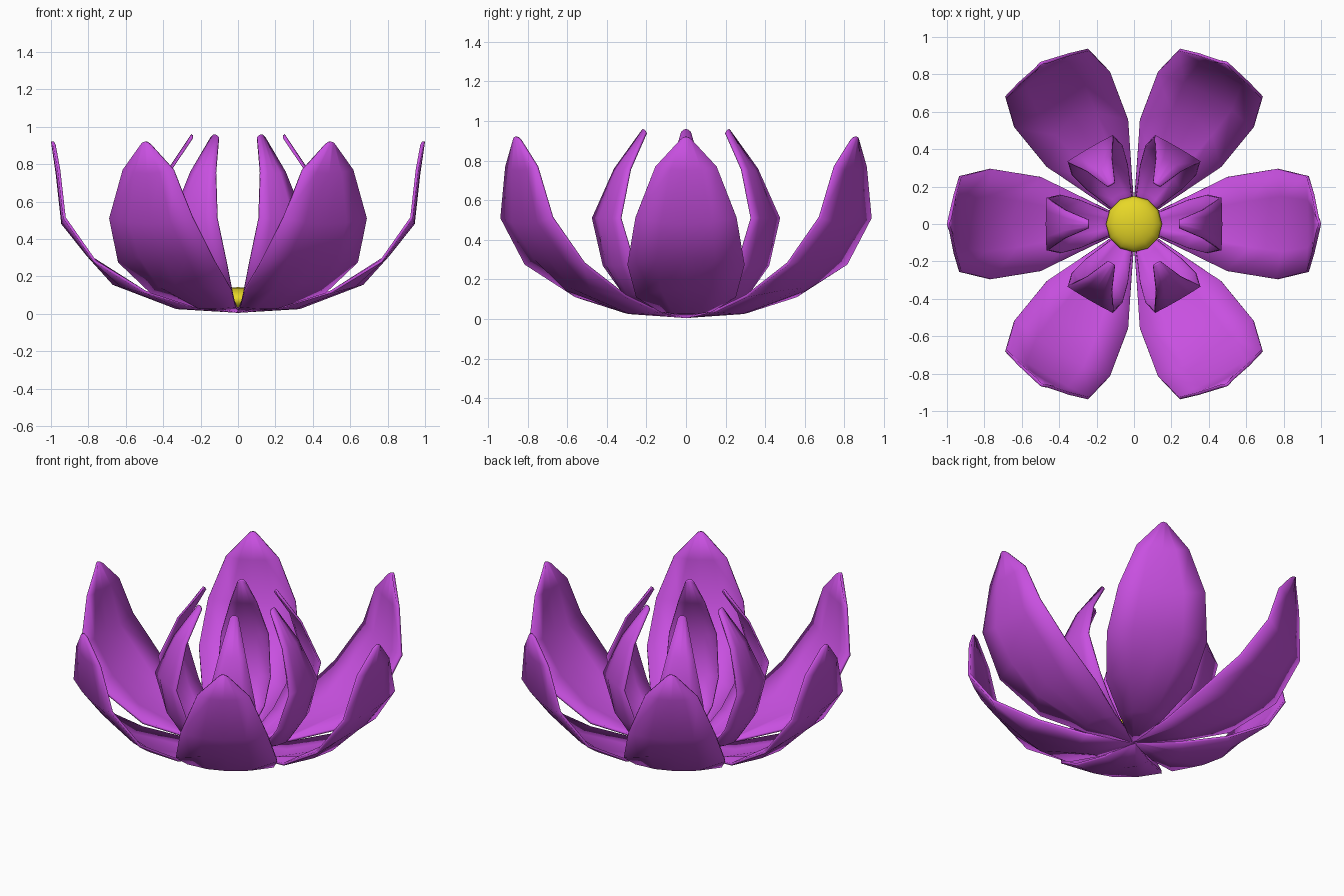
import bpy, math

if "Cube" in bpy.data.objects:
    bpy.data.objects.remove(bpy.data.objects["Cube"])

def material(name, rgb):
    m = bpy.data.materials.new(name)
    m.diffuse_color = (*rgb, 1)
    m.use_nodes = True
    m.node_tree.nodes["Principled BSDF"].inputs["Base Color"].default_value = m.diffuse_color
    return m

purple = material("petal_purple", (0.58, 0.08, 0.75))
yellow = material("centre_yellow", (0.80, 0.68, 0.02))

# Rows from base to tip: centre radius, centre z, edge radius, edge z, half width
OUTER = [(0.00, 0.005, 0.00, 0.005, 0.01), (0.33, 0.025, 0.25, 0.035, 0.13),
         (0.67, 0.155, 0.50, 0.11, 0.252), (0.81, 0.31, 0.77, 0.275, 0.296),
         (0.945, 0.48, 0.935, 0.51, 0.256), (0.975, 0.75, 0.965, 0.77, 0.155),
         (1.00, 0.92, 0.99, 0.905, 0.03)]
INNER = [(0.00, 0.02, 0.00, 0.02, 0.01), (0.18, 0.04, 0.16, 0.05, 0.075),
         (0.34, 0.12, 0.29, 0.13, 0.13), (0.43, 0.27, 0.395, 0.27, 0.157),
         (0.472, 0.51, 0.468, 0.51, 0.14), (0.39, 0.75, 0.375, 0.76, 0.078),
         (0.25, 0.96, 0.25, 0.945, 0.025)]

def petal_mesh(name, rows):
    cols = [-1, -0.5, 0, 0.5, 1]
    n = len(cols)
    verts = []
    for rc, zc, re, ze, w in rows:
        for t in cols:
            k = 1 - t * t
            verts.append((re + (rc - re) * k, w * t, ze + (zc - ze) * k))
    faces = [(i * n + j, i * n + j + 1, (i + 1) * n + j + 1, (i + 1) * n + j)
             for i in range(len(rows) - 1) for j in range(n - 1)]
    me = bpy.data.meshes.new(name)
    me.from_pydata(verts, [], faces)
    me.materials.append(purple)
    me.shade_smooth()
    return me

# Two rings of six petals
for name, rows, thick in (("outer_petal", OUTER, 0.015), ("inner_petal", INNER, 0.012)):
    me = petal_mesh(name, rows)
    for i in range(6):
        ob = bpy.data.objects.new(f"{name}_{i + 1}", me)
        bpy.context.collection.objects.link(ob)
        ob.rotation_euler.z = i * math.pi / 3
        s = ob.modifiers.new("thickness", 'SOLIDIFY')
        s.thickness = thick
        s.offset = -1

# Domed flower centre
bpy.ops.mesh.primitive_uv_sphere_add(segments=12, ring_count=8, radius=0.15,
                                     location=(0, 0, 0.075))
dome = bpy.context.object
dome.name = "flower_centre"
dome.scale.z = 0.45
dome.data.materials.append(yellow)
bpy.ops.object.shade_smooth()
